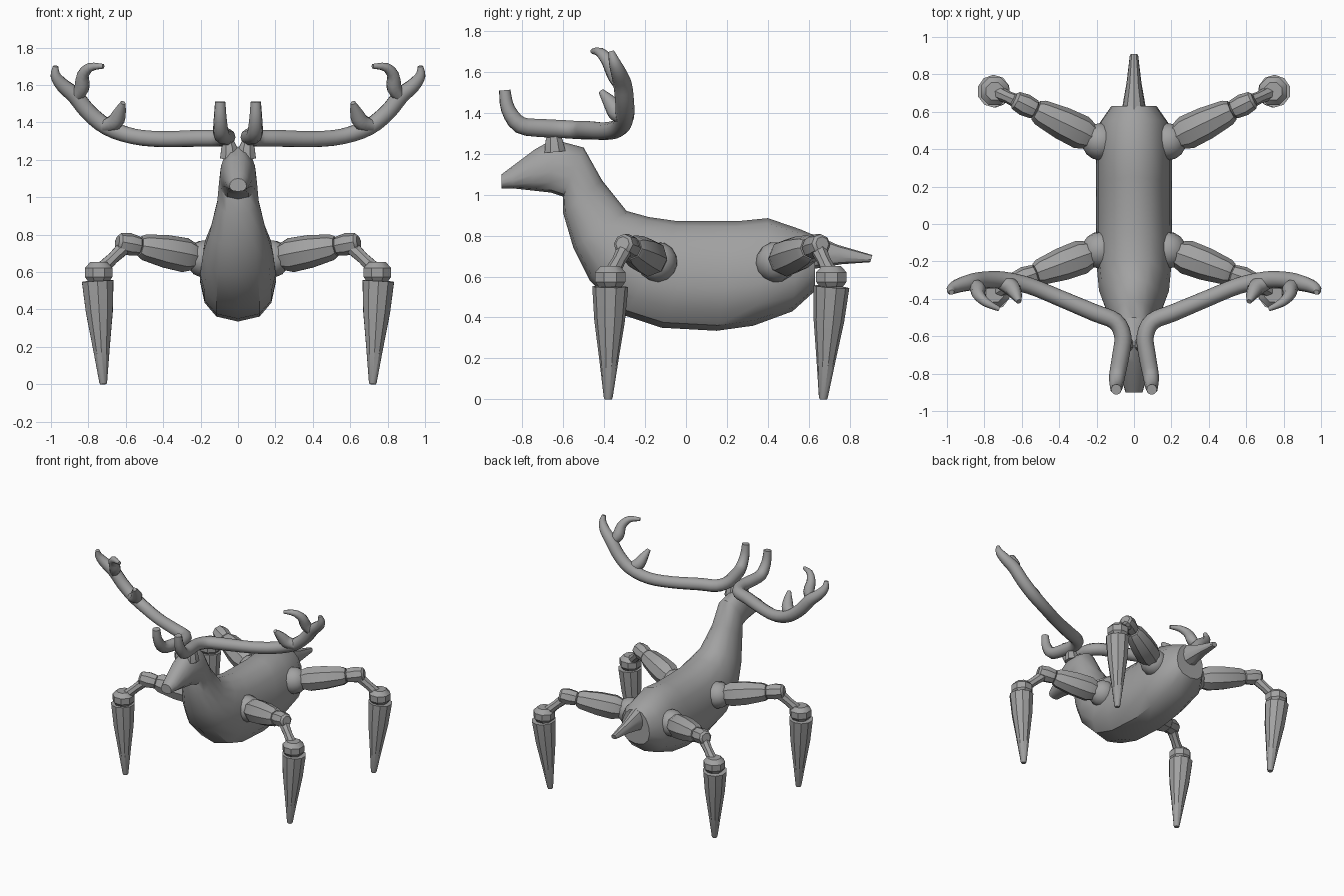
import bpy, bmesh, math
from mathutils import Vector, Quaternion

cube = bpy.data.objects.get("Cube")
if cube:
    bpy.data.objects.remove(cube)

GREY = (0.36, 0.36, 0.36, 1)
grey = bpy.data.materials.new("plain grey")
grey.use_nodes = True
grey.diffuse_color = GREY
grey.node_tree.nodes["Principled BSDF"].inputs["Base Color"].default_value = GREY


def loft(name, rings, mirror=False, angle=35):
    """Skin a list of point rings, cap both ends and optionally mirror across x."""
    bm = bmesh.new()
    loops = [[bm.verts.new(p) for p in ring] for ring in rings]
    count = len(loops[0])
    for a, b in zip(loops, loops[1:]):
        for i in range(count):
            j = (i + 1) % count
            bm.faces.new((a[i], a[j], b[j], b[i]))
    bm.faces.new(loops[0])
    bm.faces.new(loops[-1])
    bmesh.ops.recalc_face_normals(bm, faces=bm.faces)
    mesh = bpy.data.meshes.new(name)
    bm.to_mesh(mesh)
    bm.free()
    mesh.materials.append(grey)
    obj = bpy.data.objects.new(name, mesh)
    bpy.context.collection.objects.link(obj)
    if mirror:
        obj.modifiers.new("mirror", 'MIRROR').use_clip = False
    bpy.ops.object.select_all(action='DESELECT')
    obj.select_set(True)
    bpy.context.view_layer.objects.active = obj
    bpy.ops.object.shade_smooth_by_angle(angle=math.radians(angle))
    return obj


def smooth_path(stops, steps):
    """Catmull-Rom interpolation of (x, y, z, radius) stops."""
    pts = [Vector(s) for s in stops]
    pts = [pts[0]] + pts + [pts[-1]]
    out = []
    for a, b, c, d in zip(pts, pts[1:], pts[2:], pts[3:]):
        for k in range(steps):
            t = k / steps
            out.append(b + ((c - a) * t + (2 * a - 5 * b + 4 * c - d) * t ** 2
                            + (3 * b - a - 3 * c + d) * t ** 3) / 2)
    return out + [pts[-1]]


def tube(name, stops, sides=8, steps=1, angle=35):
    """Round tube through (x, y, z, radius) stops, mirrored."""
    path = smooth_path(stops, steps)
    centres = [p.xyz for p in path]
    rings, last, turn = [], Vector((0, 0, 1)), Quaternion()
    for i, c in enumerate(centres):
        tangent = (centres[min(i + 1, len(path) - 1)] - centres[max(i - 1, 0)]).normalized()
        turn = last.rotation_difference(tangent) @ turn
        last = tangent
        ring = []
        for k in range(sides):
            a = math.tau * (k + 0.5) / sides
            ring.append(c + turn @ Vector((math.cos(a), math.sin(a), 0)) * path[i].w)
        rings.append(ring)
    return loft(name, rings, True, angle)


def segment(name, start, end, profile, sides=8, angle=35):
    """Straight lathed piece; profile holds (fraction along, radius)."""
    a, b = Vector(start), Vector(end)
    tube(name, [(*a.lerp(b, t), r) for t, r in profile], sides, 1, angle)


def body_ring(top, bottom, width, sides=14):
    """Squarish oval, slightly wider low down, between a top and a bottom (y, z)."""
    top, bottom = Vector((0, *top)), Vector((0, *bottom))
    mid, half = (top + bottom) / 2, (top - bottom) / 2
    ring = []
    for k in range(sides):
        a = math.tau * (k + 0.5) / sides + math.pi / sides * (sides % 4 == 0)
        c, s = math.cos(a), math.sin(a)
        x = math.copysign(abs(c) ** 0.8, c) * width * (1 - 0.14 * s)
        ring.append(mid + half * (s / math.cos(math.pi / sides * (sides % 4 != 2))) + Vector((x, 0, 0)))
    return ring


# Head, neck and trunk in one skin
sections = [
    ((-.90, 1.10), (-.90, 1.03), .045), ((-.86, 1.13), (-.84, 1.03), .06),
    ((-.74, 1.22), (-.75, 1.02), .08), ((-.65, 1.27), (-.66, 1.01), .095),
    ((-.50, 1.23), (-.60, .99), .10), ((-.41, 1.07), (-.60, .91), .11),
    ((-.29, .92), (-.55, .74), .15), ((-.18, .89), (-.47, .58), .185),
    ((-.04, .87), (-.30, .41), .20), ((.10, .87), (-.12, .35), .20),
    ((.25, .87), (.15, .335), .20), ((.40, .885), (.33, .36), .20),
    ((.56, .83), (.52, .43), .185), ((.63, .80), (.63, .53), .12),
]
loft("body", [body_ring(*s) for s in sections])

# Pointed tail
loft("tail", [body_ring(*s, sides=10) for s in (
    ((.50, .84), (.50, .62), .08), ((.64, .80), (.64, .64), .06),
    ((.74, .755), (.76, .66), .04), ((.91, .705), (.90, .67), .022))])

# Jointed legs: each row gives shoulder, elbow and knee y
for place, shoulder_y, elbow_y, knee_y, foot_y in (
        ("front", -.14, -.29, -.37, -.38), ("rear", .44, .64, .71, .67)):
    shoulder = Vector((.18, shoulder_y, .67))
    elbow = Vector((.59, elbow_y, .75))
    knee = Vector((.745, knee_y, .60))

    ball = [(-math.cos(math.pi * k / 8) / 2 + .5, max(.1 * math.sin(math.pi * k / 8), .004))
            for k in range(9)]
    out = (elbow - shoulder).normalized() * .1
    segment(place + "_shoulder", shoulder - out, shoulder + out, ball, 14)
    segment(place + "_upper_leg", shoulder, elbow,
            ((.12, .07), (.25, .092), (.5, .088), (.78, .07), (.84, .055)))
    segment(place + "_elbow", elbow - out * .75, elbow + out * .6,
            ((0, .04), (.08, .052), (.5, .06), (.9, .05), (1, .035)))
    segment(place + "_forearm", elbow, knee, ((0, .042), (.5, .033), (1, .04)))
    up = Vector((0, 0, .052))
    segment(place + "_knee", knee - up, knee + up,
            ((0, .06), (.25, .08), (.7, .08), (1, .05)))
    segment(place + "_lower_leg", (.75, knee_y, .55), (.72, foot_y, 0),
            ((0, .088), (.3, .075), (.65, .047), (.98, .022), (1, .018)), 10)

# Antlers: brow tine and main beam in one sweep, then side tines
tube("antler_beam", [
    (.095, -.885, 1.51, .028), (.095, -.87, 1.42, .035), (.09, -.81, 1.34, .043),
    (.07, -.70, 1.325, .046), (.06, -.60, 1.32, .046), (.10, -.52, 1.315, .046),
    (.21, -.475, 1.315, .046), (.40, -.395, 1.31, .044), (.56, -.33, 1.325, .044),
    (.70, -.30, 1.375, .046), (.80, -.30, 1.455, .046), (.87, -.31, 1.54, .045),
    (.94, -.33, 1.60, .038), (.975, -.35, 1.65, .028), (.975, -.365, 1.70, .014)],
    10, 3, 50)
tube("antler_hook_tine", [
    (.87, -.32, 1.53, .03), (.835, -.345, 1.585, .042), (.83, -.38, 1.65, .034),
    (.79, -.42, 1.695, .024), (.72, -.455, 1.70, .013)], 8, 3, 50)
tube("antler_inner_tine", [
    (.72, -.31, 1.38, .035), (.66, -.335, 1.40, .046), (.635, -.37, 1.45, .036),
    (.615, -.415, 1.505, .014)], 8, 3, 50)

# Antler stumps on the crown
segment("antler_stump", (.045, -.64, 1.21), (.05, -.65, 1.32), ((0, .055), (.5, .045), (1, .02)))
